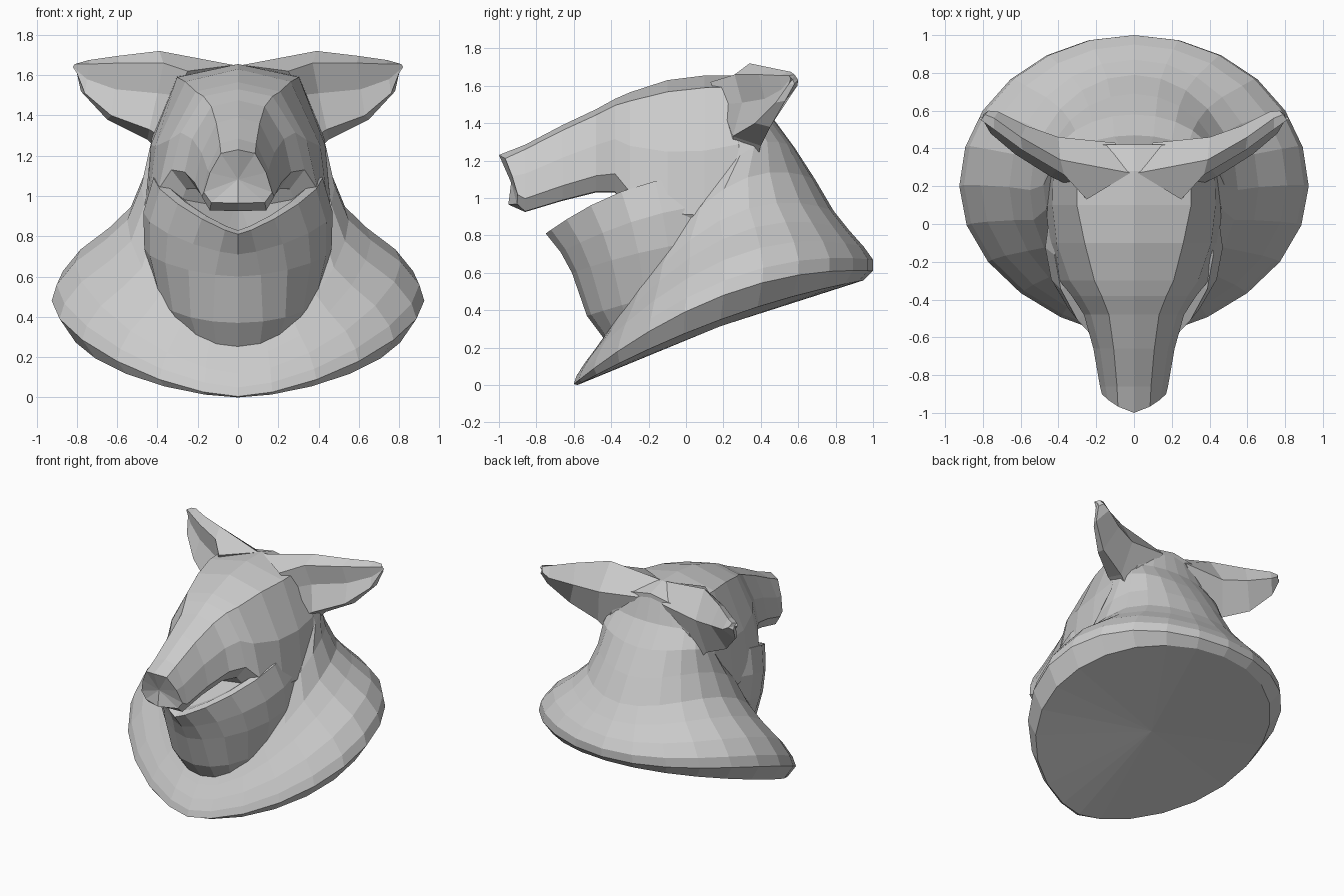
import bpy, bmesh
from math import sin, cos, pi
from mathutils import Vector


def loft(name, rings, mirror=False):
    """Skin a list of equal-length closed rings and cap both ends."""
    bm = bmesh.new()
    rows = [[bm.verts.new(p) for p in ring] for ring in rings]
    n = len(rows[0])
    for a, b in zip(rows, rows[1:]):
        for i in range(n):
            j = (i + 1) % n
            bm.faces.new((a[i], a[j], b[j], b[i]))
    # fan caps around the ring centre
    for row in (rows[0], rows[-1]):
        c = bm.verts.new(sum((v.co for v in row), Vector()) / n)
        for i in range(n):
            bm.faces.new((row[i], row[(i + 1) % n], c))
    bmesh.ops.recalc_face_normals(bm, faces=bm.faces)
    me = bpy.data.meshes.new(name)
    bm.to_mesh(me)
    bm.free()
    ob = bpy.data.objects.new(name, me)
    bpy.context.collection.objects.link(ob)
    if mirror:
        ob.modifiers.new("mirror", 'MIRROR').use_mirror_merge = False
    return ob


def tilted_ring(hw, yf, yb, zf, zs, zb, p=1.0, n=24):
    """Oval ring whose height bends through front, side and back values."""
    pts = []
    for i in range(n):
        a = 2 * pi * i / n
        t, s = -cos(a), sin(a)
        power = p if t < 0 else 1.0
        x = hw * abs(s) ** power * (1 if s >= 0 else -1)
        y = (yf + yb) / 2 + (yb - yf) / 2 * t
        z = zs + (zb - zf) / 2 * t + ((zf + zb) / 2 - zs) * t * t
        pts.append((x, y, z))
    return pts


def head_ring(y, hw, zb, zt, crown, cheek, bow=0.0):
    """Symmetrical upright section of the muzzle and skull."""
    half = [(0, 1), (crown, .93), (cheek, .57), (1, .2), (.78, .01)]
    prof = half + [(0, 0)] + [(-x, h) for x, h in reversed(half[1:])]
    return [(x * hw, y + bow * abs(x) + (.05 * (1 - h) if bow else 0),
             zb + (zt - zb) * h) for x, h in prof]


# flared collar and neck
loft("neck_collar", [tilted_ring(*r) for r in (
    (.84, -.58, .95, 0, .35, .56, 1.2),
    (.925, -.60, 1.0, .005, .48, .61, 1.25),
    (.90, -.585, 1.0, .05, .56, .67, 1.25),
    (.81, -.54, .95, .12, .67, .74, 1.2),
    (.66, -.48, .87, .20, .78, .83, 1.1),
    (.55, -.43, .79, .27, .88, .93),
    (.48, -.28, .69, .50, 1.05, 1.10),
    (.44, .00, .58, .80, 1.23, 1.27),
    (.40, .08, .47, 1.30, 1.39, 1.42),
    (.30, .15, .42, 1.58, 1.60, 1.58))])

# lower jaw with a shallow mouth floor
loft("lower_jaw", [tilted_ring(*r, n=20) for r in (
    (.31, -.44, .30, .25, .34, .50, .9),
    (.40, -.53, .38, .37, .50, .60, 1.0),
    (.465, -.61, .42, .60, .74, .80, 1.2),
    (.47, -.67, .42, .71, .92, .98, 1.4),
    (.42, -.75, .42, .81, 1.09, 1.08, 1.6),
    (.37, -.69, .36, .83, 1.09, 1.06, 1.6),
    (.32, -.60, .30, .83, 1.05, 1.03, 1.6))])

# muzzle and skull
loft("upper_head", [head_ring(*r) for r in (
    (-1.0, .17, .965, 1.23, .5, .82, .06),
    (-.86, .18, .925, 1.285, .5, .84),
    (-.66, .215, .985, 1.39, .5, .84),
    (-.48, .265, 1.03, 1.475, .5, .86),
    (-.38, .33, 1.03, 1.53, .52, .86),
    (-.30, .395, .90, 1.565, .53, .86),
    (-.10, .45, .74, 1.63, .58, .91),
    (.10, .465, .72, 1.655, .65, .93),
    (.28, .46, .80, 1.655, .66, .93),
    (.42, .36, 1.0, 1.61, .66, .95))])

# ears: top edge, front lip, hollow, bottom lip, lower edge, back
loft("ear", [
    [(.02, .27, 1.65), (.25, .13, 1.62), (.31, .19, 1.50),
     (.36, .25, 1.28), (.37, .38, 1.20), (.10, .43, 1.56)],
    [(.39, .34, 1.72), (.37, .26, 1.66), (.40, .30, 1.51),
     (.44, .25, 1.33), (.45, .40, 1.28), (.40, .46, 1.53)],
    [(.60, .46, 1.695), (.59, .39, 1.66), (.61, .42, 1.53),
     (.63, .37, 1.40), (.65, .45, 1.38), (.57, .52, 1.56)],
    [(.74, .56, 1.675), (.74, .50, 1.655), (.75, .51, 1.58),
     (.76, .48, 1.51), (.78, .53, 1.52), (.72, .595, 1.60)],
    [(.79, .58, 1.66), (.81, .55, 1.655), (.82, .56, 1.64),
     (.80, .55, 1.61), (.80, .58, 1.61), (.77, .60, 1.63)],
], mirror=True)
